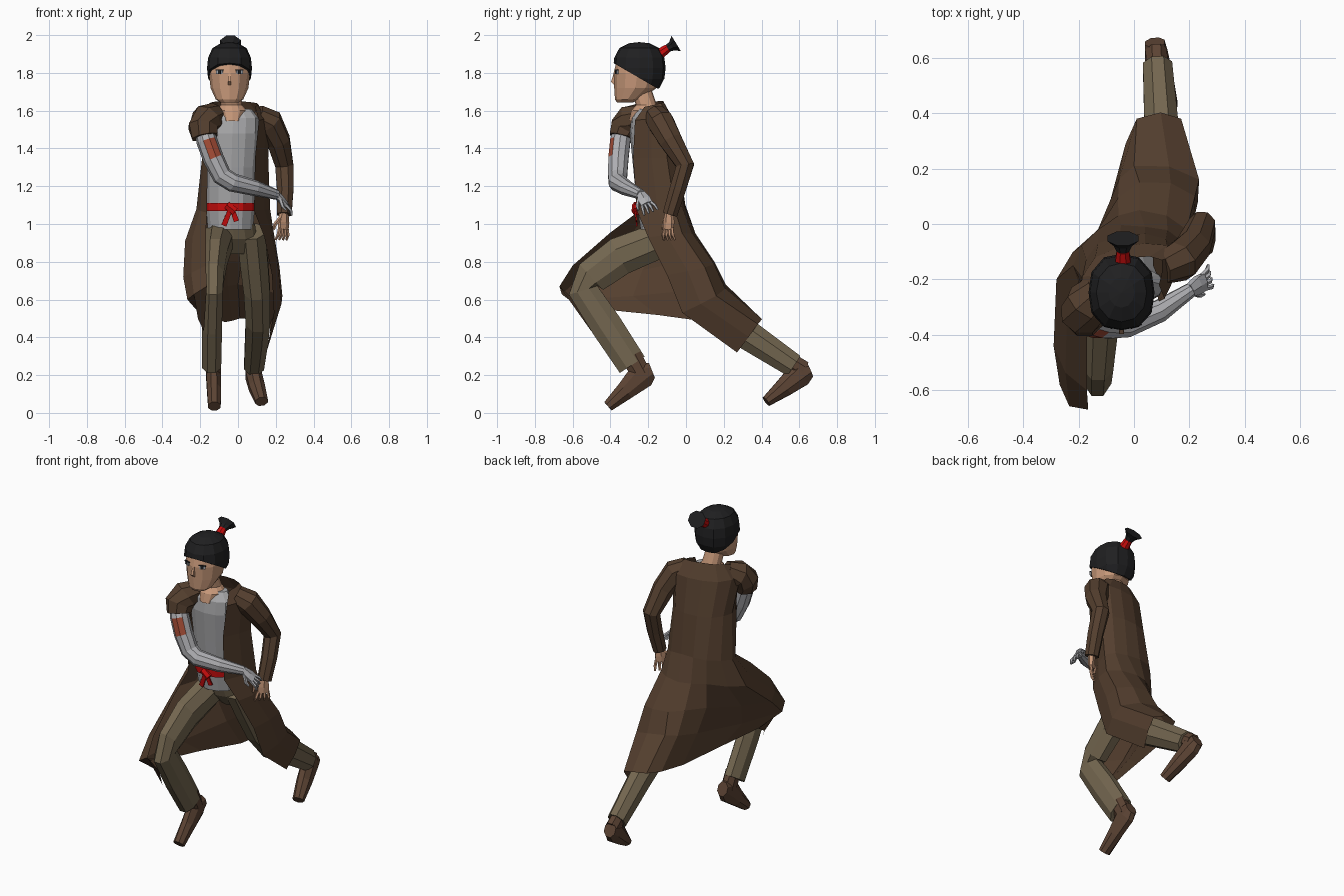
import bpy, bmesh, math
from mathutils import Vector, Matrix

COLOURS = {
    "coat_brown": (0.09, 0.05, 0.028), "trouser_khaki": (0.175, 0.135, 0.08),
    "boot_brown": (0.107, 0.057, 0.034), "shirt_grey": (0.40, 0.40, 0.41),
    "arm_grey": (0.43, 0.43, 0.45), "skin": (0.58, 0.32, 0.195),
    "hair_black": (0.014, 0.014, 0.015), "sash_red": (0.58, 0.004, 0.004),
    "patch_rust": (0.36, 0.07, 0.035), "eye_white": (0.35, 0.38, 0.42),
}
MATS = {}
for n, c in COLOURS.items():
    MATS[n] = bpy.data.materials.new(n)
    MATS[n].diffuse_color = (*c, 1)


def finish(name, bm, *mats):
    bmesh.ops.recalc_face_normals(bm, faces=bm.faces)
    me = bpy.data.meshes.new(name)
    bm.to_mesh(me)
    bm.free()
    for m in mats:
        me.materials.append(MATS[m])
    ob = bpy.data.objects.new(name, me)
    bpy.context.collection.objects.link(ob)
    return ob


def loft(name, rings, mat, closed=True, cap=True, extra=()):
    bm = bmesh.new()
    vs = [[bm.verts.new(p) for p in r] for r in rings]
    n = len(rings[0])
    for a, b in zip(vs, vs[1:]):
        for i in range(n if closed else n - 1):
            j = (i + 1) % n
            bm.faces.new((a[i], a[j], b[j], b[i]))
    if closed and cap:
        bm.faces.new(vs[0])
        bm.faces.new(vs[-1])
    return finish(name, bm, mat, *extra)


def limb(name, pts, mat, sides=8, ref=(1, 0, 0), extra=()):
    """Tube through (x, y, z, half width[, half depth]) points."""
    rings, P = [], [Vector(p[:3]) for p in pts]
    for i, p in enumerate(pts):
        t = (P[min(i + 1, len(P) - 1)] - P[max(i - 1, 0)]).normalized()
        r = Vector(ref)
        u = (r - t * r.dot(t)).normalized()
        v = t.cross(u)
        rings.append([P[i] + u * p[3] * math.cos(a) + v * p[-1] * math.sin(a)
                      for a in ((k + .5) * math.tau / sides for k in range(sides))])
    return loft(name, rings, mat, extra=extra)


def stack(name, rows, mat, sides=12):
    """Horizontal ellipses (z, cx, cy, rx, ry)."""
    return loft(name, [[(cx + rx * math.sin(a), cy - ry * math.cos(a), z)
                        for a in (k * math.tau / sides for k in range(sides))]
                       for z, cx, cy, rx, ry in rows], mat)


def plate(name, loc, size, mat, rot=0):
    bm = bmesh.new()
    M = Matrix.Translation(loc) @ Matrix.Rotation(rot, 4, 'Z') @ Matrix.Diagonal((*size, 1))
    bmesh.ops.create_cube(bm, size=1, matrix=M)
    return finish(name, bm, mat)


def smooth_row(pts, steps=2):
    """Catmull-Rom curve through the control points of one coat row."""
    P = [Vector(p) for p in pts]
    P = [2 * P[0] - P[1]] + P + [2 * P[-1] - P[-2]]
    out = []
    for i in range(1, len(P) - 2):
        a, b, c, d = P[i - 1:i + 3]
        for s in range(steps):
            t = s / steps
            out.append(.5 * (2 * b + (c - a) * t + (2 * a - 5 * b + 4 * c - d) * t * t
                             + (3 * b - a - 3 * c + d) * t ** 3))
    return out + [P[-2]]


# long open coat: each row runs right edge, right side, back, left side, left edge
coat_top = [
    [(-.12, -.26, 1.62), (-.15, -.22, 1.64), (-.1, -.15, 1.65), (0, -.12, 1.65), (.1, -.13, 1.64), (.09, -.22, 1.62)],
    [(-.12, -.31, 1.55), (-.2, -.26, 1.56), (-.14, -.12, 1.56), (.04, -.07, 1.56), (.17, -.11, 1.56), (.11, -.27, 1.55)],
    [(-.16, -.28, 1.35), (-.19, -.19, 1.35), (-.13, -.07, 1.35), (.04, -.035, 1.35), (.16, -.1, 1.35), (.09, -.28, 1.35)],
    [(-.165, -.26, 1.06), (-.22, -.15, 1.08), (-.13, -.02, 1.1), (.04, -.01, 1.1), (.17, -.06, 1.08), (.085, -.26, 1.07)],
]
coat_skirt = [
    [(-.17, -.4, .955), (-.28, -.2, .91), (-.13, -.02, .95), (.02, .05, .95), (.19, -.02, .95), (.14, -.2, .93)],
    [(-.17, -.6, .78), (-.29, -.44, .72), (-.13, -.02, .8), (.02, .15, .8), (.22, .1, .77), (.18, -.1, .73)],
    [(-.165, -.67, .67), (-.268, -.58, .6), (-.1, .03, .65), (.0, .21, .68), (.235, .16, .62), (.19, -.02, .53)],
    [(-.18, -.5, .43), (-.22, -.41, .545), (-.07, .13, .48), (.01, .38, .5), (.17, .38, .47), (.15, .27, .32)],
]
loft("long_coat", [smooth_row(r) for r in coat_top + coat_skirt], "coat_brown", closed=False)

# shirt, pelvis, neck
stack("shirt", [(.97, -.04, -.14, .12, .1), (1.1, -.04, -.15, .13, .11), (1.3, -.035, -.19, .13, .09),
                (1.48, -.03, -.22, .14, .078), (1.56, -.025, -.22, .135, .07), (1.61, -.03, -.21, .1, .05)], "shirt_grey")
stack("pelvis", [(1.0, -.03, -.12, .12, .1), (.92, -.02, -.09, .12, .1), (.84, 0, -.05, .07, .07)], "trouser_khaki")
stack("neck", [(1.545, -.03, -.238, .055, .065), (1.6, -.03, -.215, .08, .075), (1.63, -.035, -.21, .058, .055),
               (1.72, -.045, -.24, .055, .055)], "skin")

# sash with knot and tails
stack("sash", [(1.068, -.04, -.15, .133, .118), (1.11, -.04, -.15, .135, .12)], "sash_red")
limb("sash_knot", [(-.06, -.262, 1.1, .024), (-.015, -.264, 1.065, .024)], "sash_red", 6)
for s, end in (("right", (-.075, -.26, .992)), ("left", (-.008, -.262, 1.015))):
    limb("sash_tail_" + s, [(-.035, -.272, 1.09, .016, .006), (*end, .02, .005)], "sash_red", 4)

# head and face
stack("head", [(1.642, -.045, -.325, .045, .04), (1.66, -.045, -.308, .073, .068), (1.72, -.045, -.268, .1, .112),
               (1.8, -.045, -.257, .11, .126), (1.86, -.045, -.25, .105, .118), (1.9, -.045, -.245, .06, .07)], "skin")
limb("nose", [(-.045, -.376, 1.8, .008), (-.045, -.388, 1.755, .013), (-.045, -.366, 1.735, .012)], "skin", 4)
plate("mouth", (-.045, -.363, 1.695), (.04, .006, .004), "boot_brown")
for s, n in ((-1, "right"), (1, "left")):
    x = -.045 + s * .053
    plate("eye_" + n, (x, -.3665, 1.803), (.036, .008, .018), "eye_white", s * .35)
    plate("pupil_" + n, (x, -.369, 1.803), (.016, .008, .018), "hair_black", s * .35)
    plate("lash_" + n, (x, -.368, 1.815), (.042, .008, .005), "hair_black", s * .35)

# hair cap: squared-off dome cut by a plane sloping down to the nape
bm = bmesh.new()
bmesh.ops.create_uvsphere(bm, u_segments=12, v_segments=8, radius=1)
for v in bm.verts:
    r = (v.co.x ** 4 + v.co.y ** 4 + v.co.z ** 4) ** .25
    v.co *= (1 / r) ** .45
    v.co = Vector((-.045, -.247, 1.825)) + Vector((v.co.x * .119, v.co.y * .139, v.co.z * .138))
bmesh.ops.bisect_plane(bm, geom=bm.verts[:] + bm.edges[:] + bm.faces[:], plane_co=(0, -.38, 1.85),
                       plane_no=(0, .58, 1), clear_inner=True)
bmesh.ops.holes_fill(bm, edges=[e for e in bm.edges if e.is_boundary], sides=0)
finish("hair_cap", bm, "hair_black")
limb("hair_tie", [(-.04, -.16, 1.885, .034), (-.04, -.095, 1.932, .024)], "sash_red", 8)
limb("topknot", [(-.04, -.105, 1.925, .02), (-.04, -.075, 1.942, .035, .028), (-.04, -.052, 1.956, .06, .052)],
     "hair_black", 8)

# legs
limb("front_leg", [(-.1, -.1, .93, .085, .1), (-.12, -.35, .83, .07, .11), (-.13, -.5, .72, .06, .1),
                   (-.132, -.545, .65, .055, .085), (-.138, -.42, .46, .058, .09), (-.14, -.285, .255, .055, .085)],
     "trouser_khaki")
limb("back_leg", [(.07, -.1, .96, .08, .09), (.085, -.01, .8, .08, .1), (.1, .07, .65, .075, .1),
                  (.105, .2, .49, .07, .09), (.1, .33, .41, .067, .085), (.085, .57, .25, .057, .068)], "trouser_khaki")

# boots
limb("front_boot", [(-.13, -.18, .225, .036, .045), (-.13, -.23, .205, .042, .08), (-.127, -.32, .118, .04, .054),
                    (-.125, -.413, .035, .036, .032)], "boot_brown")
limb("front_boot_cuff", [(-.13, -.29, .3, .042, .06), (-.13, -.235, .2, .042, .055)], "boot_brown")
limb("back_boot", [(.075, .655, .23, .038, .045), (.08, .605, .208, .045, .075), (.1, .52, .135, .045, .054),
                   (.125, .425, .06, .036, .03)], "boot_brown")
limb("back_boot_cuff", [(.085, .54, .28, .042, .05), (.08, .62, .225, .042, .055)], "boot_brown")

# left sleeve, torn right sleeve, grey right arm
limb("left_sleeve", [(.1, -.16, 1.575, .06), (.165, -.135, 1.54, .075), (.215, -.08, 1.44, .065),
                     (.245, -.005, 1.31, .052), (.25, -.045, 1.18, .047), (.245, -.085, 1.05, .042)], "coat_brown")
limb("right_sleeve", [(-.12, -.23, 1.585, .06), (-.165, -.285, 1.555, .085), (-.185, -.325, 1.51, .083),
                      (-.175, -.338, 1.46, .073)], "coat_brown", ref=(0, 1, 0))
arm = limb("right_arm", [(-.18, -.335, 1.49, .05), (-.165, -.348, 1.44, .056), (-.13, -.358, 1.345, .056),
                         (-.085, -.362, 1.255, .053), (-.03, -.362, 1.22, .05), (.09, -.315, 1.19, .042),
                         (.205, -.238, 1.155, .027)], "arm_grey", 10, (0, 1, 0), ("patch_rust",))
for p in arm.data.polygons:  # rust patch on the front of the upper arm
    if 1.35 < p.center.z < 1.44 and p.normal.y < -.5 and p.center.x > -.17:
        p.material_index = 1


def hand(name, wrist, along, across, mat):
    """Palm, four slightly curled fingers and a thumb."""
    w, d, s = Vector(wrist), Vector(along), Vector(across)
    curl = d.cross(s).normalized() * .015
    limb(name + "_palm", [(*w, .026, .022), (*(w + d * .35), .038, .02), (*(w + d * .6), .036, .016)],
         mat, 6, tuple(s))
    for i in range(4):
        k = (i - 1.5) / 1.5
        a = w + d * .55 + s * k * .027
        limb(f"{name}_finger_{i + 1}", [(*a, .01), (*(a + d * .25 + s * k * .01), .009),
                                        (*(a + d * .42 + s * k * .015 + curl), .006)], mat, 5, tuple(s))
    a = w + d * .2 + s * .025
    limb(name + "_thumb", [(*a, .012), (*(a + d * .22 + s * .025 + curl), .01),
                           (*(a + d * .4 + s * .03 + curl), .006)], mat, 5, tuple(s))


hand("left_hand", (.243, -.088, 1.06), (-.005, -.01, -.148), (-.7, -.7, 0), "skin")
hand("right_hand", (.2, -.24, 1.158), (.09, .055, -.09), (.2, -.85, -.35), "arm_grey")
